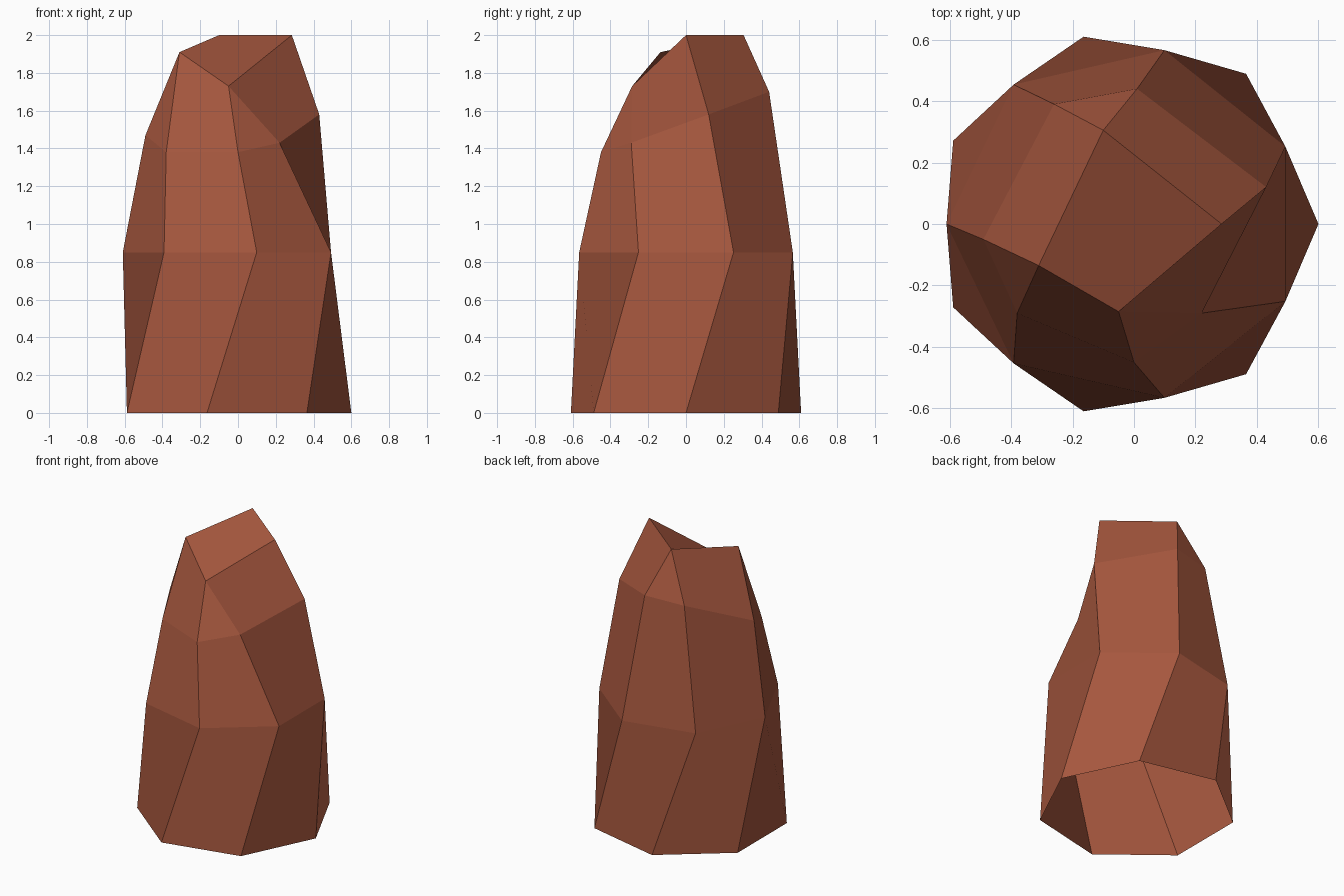
import bpy
import bmesh
from math import cos, sin, tau

cube = bpy.data.objects.get("Cube")
if cube:
    bpy.data.objects.remove(cube, do_unlink=True)

SIDES = 7

# Single stone colour
stone = bpy.data.materials.new("red_brown_stone")
stone.use_nodes = True
colour = (0.38, 0.095, 0.048, 1.0)
stone.diffuse_color = colour
bsdf = next(n for n in stone.node_tree.nodes if n.type == "BSDF_PRINCIPLED")
bsdf.inputs["Base Color"].default_value = colour
bsdf.inputs["Roughness"].default_value = 0.9

bm = bmesh.new()


def regular_ring(radius, centre_x, z, twist):
    """Seven evenly spaced corners, turned by a fraction of one side."""
    angles = [(i + twist) * tau / SIDES for i in range(SIDES)]
    return [bm.verts.new((centre_x + radius * cos(a), radius * sin(a), z))
            for a in angles]


def band(low, high):
    """Join two rings; repeated corners turn quads into triangles."""
    for i in range(SIDES):
        j = (i + 1) % SIDES
        corners = list(dict.fromkeys((low[j], high[j], high[i], low[i])))
        bm.faces.new(corners)


# Open foot and twisted waist
foot = regular_ring(0.625, -0.025, 0.0, 0.0)
waist = regular_ring(0.58, -0.03, 0.85, 0.5)

# Uneven shoulder
shoulder = [bm.verts.new(p) for p in (
    (0.43, 0.12, 1.58), (0.01, 0.44, 1.70), (-0.26, 0.39, 1.68),
    (-0.49, -0.05, 1.47), (-0.38, -0.29, 1.38), (0.0, -0.45, 1.38),
    (0.22, -0.29, 1.43))]

# Slanted four-cornered crown
left, back, right, front = [bm.verts.new(p) for p in (
    (0.285, 0.0, 2.0), (-0.1, 0.305, 2.0),
    (-0.31, -0.135, 1.91), (-0.05, -0.285, 1.73))]
crown = [left, back, back, right, right, front, front]

for low, high in ((foot, waist), (waist, shoulder), (shoulder, crown)):
    band(low, high)
bm.faces.new((back, right, front, left))

mesh = bpy.data.meshes.new("rock_pillar")
bm.to_mesh(mesh)
bm.free()
mesh.materials.append(stone)
rock = bpy.data.objects.new("rock_pillar", mesh)
bpy.context.collection.objects.link(rock)
